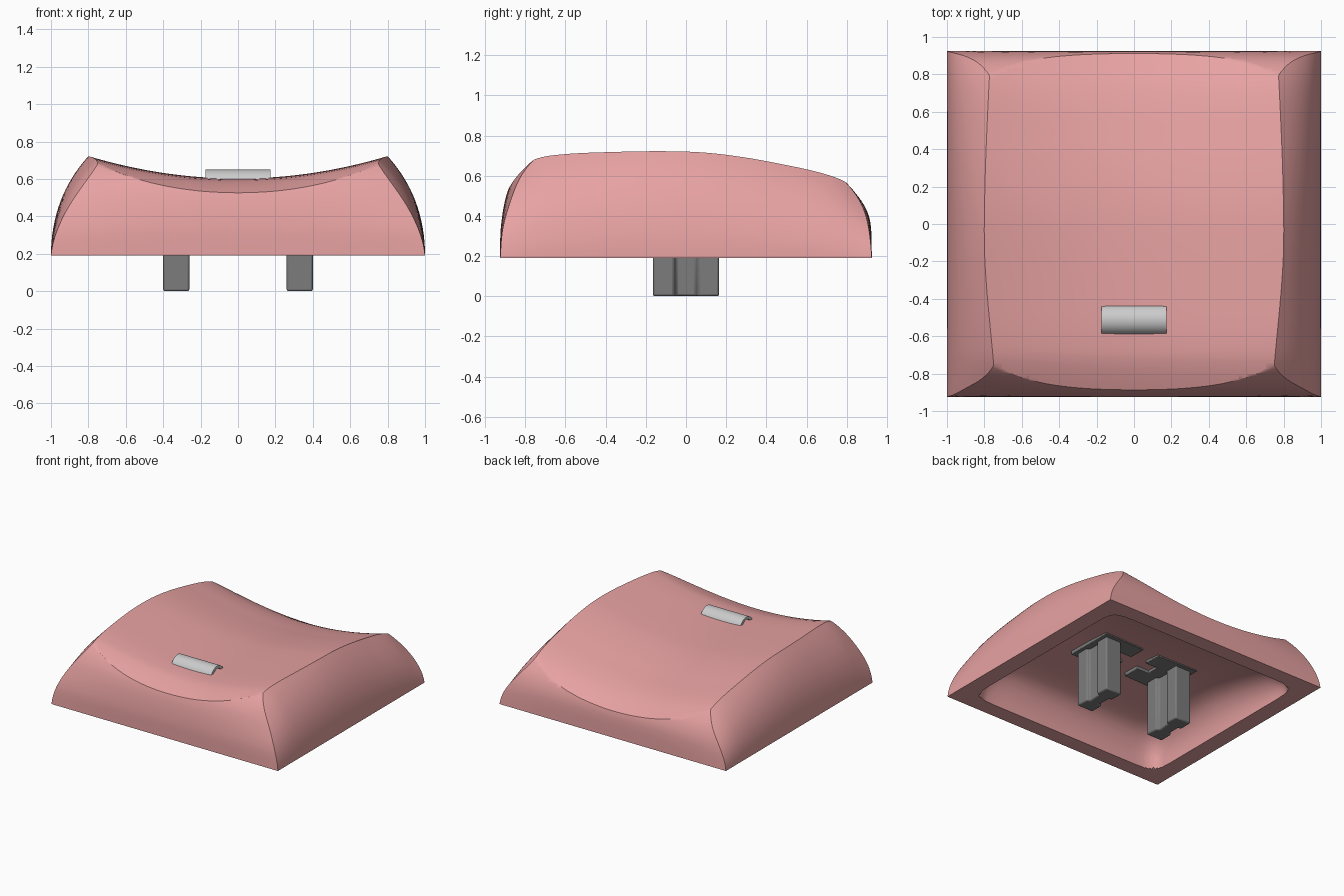
import bpy, bmesh, math

if "Cube" in bpy.data.objects:
    bpy.data.objects.remove(bpy.data.objects["Cube"])

def curve(keys, t):
    """Smooth (Catmull-Rom style) interpolation through (t, value) keys."""
    n = len(keys)
    t = max(keys[0][0], min(keys[-1][0], t))
    i = 0
    while i < n - 2 and t > keys[i + 1][0]:
        i += 1
    def slope(j):
        a, b = keys[max(j - 1, 0)], keys[min(j + 1, n - 1)]
        return (b[1] - a[1]) / (b[0] - a[0])
    (t0, v0), (t1, v1) = keys[i], keys[i + 1]
    d = t1 - t0
    s = (t - t0) / d
    return ((2*s**3 - 3*s*s + 1) * v0 + (s**3 - 2*s*s + s) * d * slope(i)
            + (3*s*s - 2*s**3) * v1 + (s**3 - s*s) * d * slope(i + 1))

def loft(name, sections):
    """Closed solid through equal-length loops of 3D points."""
    bm = bmesh.new()
    rings = [[bm.verts.new(p) for p in sec] for sec in sections]
    n = len(rings[0])
    for a, b in zip(rings, rings[1:]):
        for i in range(n):
            j = (i + 1) % n
            bm.faces.new((a[i], a[j], b[j], b[i]))
    bm.faces.new(rings[0])
    bm.faces.new(rings[-1])
    bmesh.ops.recalc_face_normals(bm, faces=bm.faces)
    me = bpy.data.meshes.new(name)
    bm.to_mesh(me)
    bm.free()
    ob = bpy.data.objects.new(name, me)
    bpy.context.collection.objects.link(ob)
    return ob

def activate(ob):
    bpy.ops.object.select_all(action='DESELECT')
    ob.select_set(True)
    bpy.context.view_layer.objects.active = ob

def apply_boolean(ob, cutter, op):
    m = ob.modifiers.new("cut", 'BOOLEAN')
    m.operation, m.object, m.solver = op, cutter, 'EXACT'
    activate(ob)
    bpy.ops.object.modifier_apply(modifier=m.name)
    bpy.data.objects.remove(cutter)

def smooth(ob, deg=30):
    activate(ob)
    bpy.ops.object.shade_smooth_by_angle(angle=math.radians(deg))

def paint(ob, name, rgb):
    mat = bpy.data.materials.get(name) or bpy.data.materials.new(name)
    mat.diffuse_color = (*rgb, 1)
    mat.use_nodes = True
    mat.node_tree.nodes["Principled BSDF"].inputs["Base Color"].default_value = mat.diffuse_color
    ob.data.materials.clear()
    ob.data.materials.append(mat)

BASE = 0.19
# height of the dish centre line and x of the side ridges, along y
DISH = [(-.95, .49), (-.89, .525), (-.73, .583), (-.62, .597), (-.45, .602), (0, .6),
        (.2, .585), (.45, .546), (.74, .48), (.95, .375)]
RIDGE = [(-.95, .73), (-.73, .752), (-.2, .797), (.2, .797), (.75, .775), (.95, .76)]

# cap: curved side walls and scooped top, lofted front to back
def cap_section(y):
    h, xr = curve(DISH, y), curve(RIDGE, y)
    zr = h + .187 * xr * xr
    e = abs(y / .925) ** 4
    cx, cz = 1 - .02 * e, BASE + (zr - BASE) * (.585 - .05 * e)
    side = []
    for k in range(16):
        t = k / 16
        side.append(((1-t)**2 + 2*t*(1-t)*cx + t*t*xr,
                     (1-t)**2 * BASE + 2*t*(1-t)*cz + t*t*zr))
    top = [(xr * (1 - k / 16), h + .187 * (xr * (1 - k / 16)) ** 2) for k in range(33)]
    pts = side + top + [(-x, z) for x, z in reversed(side)]
    return [(x, y, z) for x, z in pts]

cap = loft("keycap_shell", [cap_section(-.95 + 1.9 * i / 64) for i in range(65)])

# front and back walls, bulged at the middle and receding at the corners (z, y)
FRONT = ([(.1, .925), (.19, .925), (.35, .921), (.52, .889), (.62, .835), (.71, .74), (.85, .5)],
         [(.1, .925), (.19, .925), (.35, .908), (.5, .853), (.62, .785), (.69, .72), (.85, .5)])
BACK = ([(.1, .925), (.19, .925), (.35, .92), (.43, .9), (.5, .86), (.6, .765), (.72, .55), (.85, .3)],
        [(.1, .925), (.19, .925), (.35, .905), (.47, .86), (.57, .785), (.64, .69), (.74, .5), (.85, .3)])

def wall_section(x):
    u = min(1, abs(x) ** 2.5)
    zs = [.1] + [BASE + (.85 - BASE) * k / 32 for k in range(33)]
    side = lambda c, z: curve(c[0], z) * (1 - u) + curve(c[1], z) * u
    return ([(x, -side(FRONT, z), z) for z in zs]
            + [(x, side(BACK, z), z) for z in reversed(zs)])

walls = loft("wall_cutter", [wall_section(-1.05 + 2.1 * i / 48) for i in range(49)])
apply_boolean(cap, walls, 'INTERSECT')

# hollow underside: steep walls curving into a ceiling below the top
def cavity_section(v):
    y = .8 * v
    rise = curve(DISH, y) - .14 - BASE
    us = [math.sin(math.pi / 2 * (k / 20 - 1)) for k in range(41)]
    def z(u):
        m = (abs(u) ** 14 + abs(v) ** 14) ** (1 / 14)
        return BASE + rise * max(0, 1 - m ** 9) ** .6
    return [(.865 * u, y, z(u)) for u in us] + [(.865, y, .1), (-.865, y, .1)]

cavity = loft("cavity_cutter",
              [cavity_section(math.sin(math.pi / 2 * (k / 20 - 1))) for k in range(41)])
apply_boolean(cap, cavity, 'DIFFERENCE')
smooth(cap, 35)
paint(cap, "pink_plastic", (.80, .36, .36))

# prisms for the dark grey parts
def prism(name, outline, z0, z1, bevel):
    ob = loft(name, [[(x, y, z) for x, y in outline] for z in (z0, z1)])
    m = ob.modifiers.new("bevel", 'BEVEL')
    m.width, m.segments, m.limit_method = bevel, 2, 'ANGLE'
    smooth(ob)
    paint(ob, "dark_grey_plastic", (.2, .2, .2))
    return ob

# two grooved stems with mounting plates on the cavity ceiling
quarter = [(.07, .165), (.07, .06), (.045, .05)]
right = [(x, -y) for x, y in quarter] + [(x, y) for x, y in reversed(quarter)]
outline = right + [(-x, -y) for x, y in right]
for label, s in (("left", -1), ("right", 1)):
    prism(f"{label}_stem", [(s * .33 + x, y) for x, y in outline], 0, .48, .01)
    plate = [(.07, -.19), (.43, -.2), (.43, .2), (.07, .19), (.07, .05), (.18, .05),
             (.18, -.05), (.07, -.05)]
    prism(f"{label}_stem_plate", [(s * x, y) for x, y in plate], .435, .49, .004)

# homing bar: a curved shell standing just proud of the top
angles = [math.pi * k / 20 for k in range(21)]
arc = ([(.082, a) for a in angles] + [(.06, a) for a in reversed(angles)])
bar = [(-.512 + r * math.cos(a), .568 + r * math.sin(a)) for r, a in arc]
homing_bar = loft("homing_bar", [[(x, y, z) for y, z in bar] for x in (-.175, .175)])
smooth(homing_bar)
